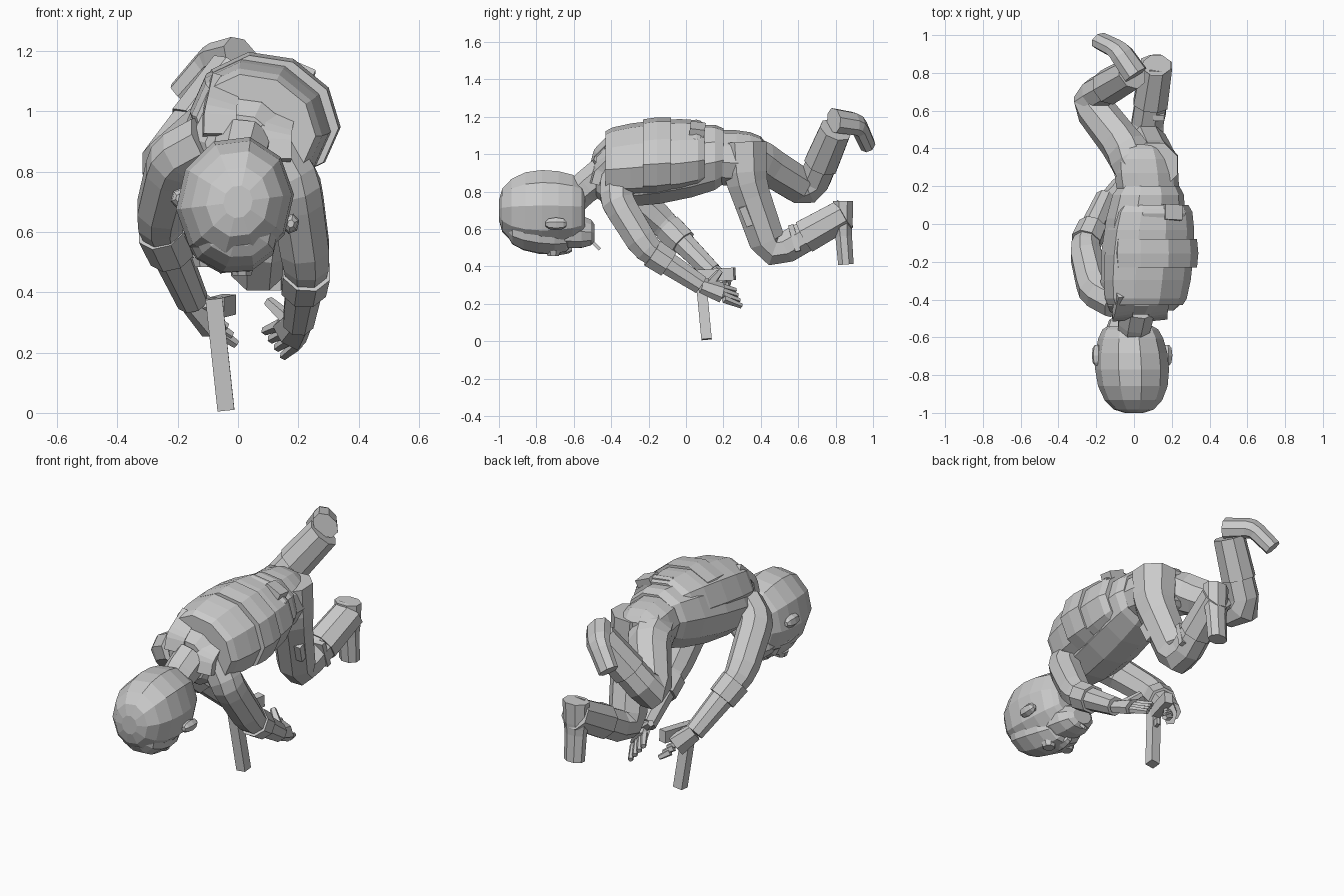
import bpy
import bmesh
from math import cos, pi, radians, sin
from mathutils import Vector

if "Cube" in bpy.data.objects:
    bpy.data.objects.remove(bpy.data.objects["Cube"])

grey = bpy.data.materials.new("plain_grey")
grey.use_nodes = True
grey.diffuse_color = (.6, .6, .6, 1)
grey.node_tree.nodes["Principled BSDF"].inputs["Base Color"].default_value = grey.diffuse_color

ACROSS = Vector((1, 0, 0))
LENGTHWISE = Vector((0, 1, 0))


def rolled(degrees):
    """Sideways direction of a part rolled about the long axis."""
    return Vector((cos(radians(degrees)), 0, -sin(radians(degrees))))


def loft(name, path, widths, heights, side=ACROSS, sides=8, axis=None):
    """Skin flat-sided rings placed along a path."""
    bm = bmesh.new()
    rings = []
    for i, (centre, width, height) in enumerate(zip(path, widths, heights)):
        ahead = path[min(i + 1, len(path) - 1)] - path[max(i - 1, 0)]
        along = (axis or ahead).normalized()
        u = (side - along * side.dot(along)).normalized()
        v = along.cross(u)
        reach = 1 / cos(pi / sides)
        ring = []
        for corner in range(sides):
            angle = pi * (2 * corner + 1) / sides
            offset = u * width * cos(angle) + v * height * sin(angle)
            ring.append(bm.verts.new(centre + offset * reach))
        rings.append(ring)
    for near, far in zip(rings, rings[1:]):
        for j in range(sides):
            k = (j + 1) % sides
            bm.faces.new((near[j], near[k], far[k], far[j]))
    bm.faces.new(rings[0])
    bm.faces.new(rings[-1])
    bmesh.ops.recalc_face_normals(bm, faces=bm.faces)
    mesh = bpy.data.meshes.new(name)
    bm.to_mesh(mesh)
    bm.free()
    mesh.materials.append(grey)
    part = bpy.data.objects.new(name, mesh)
    bpy.context.collection.objects.link(part)


def barrel(name, start, end, width, height, start_scale, end_scale, side, sides=10, steps=6):
    """Rounded body whose rings follow an ellipse between two scaled ends."""
    start, end = Vector(start), Vector(end)
    path, scales = [], []
    for i in range(steps + 1):
        angle = pi * i / steps
        path.append(start.lerp(end, (1 - cos(angle)) / 2))
        tip = start_scale if i < steps / 2 else end_scale
        scales.append(tip + (1 - tip) * sin(angle))
    loft(name, path, [width * s for s in scales], [height * s for s in scales],
         side, sides, LENGTHWISE)


def limb(name, joints, start, end, side=ACROSS, sides=8, flat=1, ease=1):
    """Tapered tube with every bend softened by three rings."""
    joints = [Vector(joint) for joint in joints]
    path = [joints[0]]
    for a, b, c in zip(joints, joints[1:], joints[2:]):
        path += [b.lerp(a, .2), b.lerp((a + c) / 2, .1), b.lerp(c, .2)]
    path.append(joints[-1])
    last = len(path) - 1
    radii = [start + (end - start) * (i / last) ** ease for i in range(last + 1)]
    loft(name, path, radii, [radius * flat for radius in radii], side, sides)


def bar(name, start, end, width, flat=1, side=ACROSS):
    limb(name, [start, end], width, width, side, 4, flat)


# Torso, pelvis and layered vest
BODY = rolled(24)
barrel("torso", (.01, -.48, .88), (.08, .2, .99), .21, .19, .55, .74, BODY)
barrel("pelvis", (.08, .12, .985), (.05, .42, .97), .165, .14, .85, .65, BODY)
barrel("vest", (.06, -.43, .95), (.1, .1, 1), .23, .19, .84, .8, BODY)
barrel("vest_band", (.1, -.23, .98), (.1, -.08, .99), .235, .197, .97, .97, BODY, steps=2)
barrel("belt", (.1, .03, 1), (.1, .08, 1), .195, .175, .96, .96, BODY, steps=2)
bar("belt_pouch", (.2, .02, 1.13), (.2, .1, 1.12), .05, .6, BODY)

# Shoulder straps
for name, offset in (("right_strap", -.1), ("left_strap", .1)):
    centre = Vector((.03, -.47, .96)) + BODY * offset
    limb(name, [centre + Vector((0, -.02, -.08)), centre, centre + Vector((.02, .1, .1))],
         .055, .05, BODY, 4, .4)

# Neck and head, crown forward and face down
HEAD = rolled(13)
limb("neck", [(0, -.63, .73), (0, -.54, .82), (.02, -.44, .9)], .08, .09)
barrel("head", (0, -1, .7), (-.02, -.54, .7), .185, .21, .25, .6, HEAD, steps=8)
barrel("face", (0, -.95, .62), (-.04, -.62, .58), .15, .13, .5, .6, HEAD)
barrel("jaw", (-.02, -.76, .6), (-.04, -.49, .58), .12, .09, .6, .5, HEAD)
barrel("nose", (-.05, -.73, .49), (-.05, -.61, .5), .025, .03, .5, .6, HEAD, 6, 4)
for name, direction in (("right", -1), ("left", 1)):
    ear = Vector((-.01, -.69, .67)) + HEAD * direction * .19
    barrel(name + "_ear", ear - LENGTHWISE * .06, ear + LENGTHWISE * .05,
           .025, .03, .4, .4, HEAD, 6, 4)
    eye = Vector((-.05, -.71, .5)) + HEAD * direction * .065
    limb(name + "_eyepiece", [eye, eye - Vector((0, 0, .03))], .04, .03)
bar("cigarette", (-.04, -.54, .57), (-.04, -.46, .49), .008)


def arm(name, joints, knuckle, tip, thumb, spread):
    """Sleeved arm ending in a palm, four fanned fingers and a thumb."""
    elbow, wrist = Vector(joints[-2]), Vector(joints[-1])
    knuckle, tip, thumb = Vector(knuckle), Vector(tip), Vector(thumb)
    spread = Vector(spread).normalized()
    limb(name + "_arm", joints, .088, .05, ease=3)
    limb(name + "_sleeve", [elbow.lerp(wrist, .1), elbow.lerp(wrist, .4)], .078, .074)
    limb(name + "_palm", [wrist, knuckle], .045, .058, spread, 6, .6)
    for i in range(4):
        fan = spread * (i - 1.5) * .03
        limb(f"{name}_finger_{i + 1}", [knuckle + fan, tip + fan * 1.2], .017, .012, spread, 5)
    limb(name + "_thumb", [wrist.lerp(knuckle, .3), thumb], .025, .015, spread, 5)


# Arms and hands
arm("left", [(.12, -.37, .87), (.19, -.37, .75), (.23, -.21, .49), (.2, .08, .3)],
    (.17, .19, .26), (.12, .28, .23), (.1, .18, .37), (.6, .3, -.8))
arm("right", [(-.1, -.41, .9), (-.21, -.35, .84), (-.265, -.12, .63), (-.15, .14, .37)],
    (-.08, .21, .3), (-.03, .23, .27), (-.06, .14, .37), (.4, .4, -.7))

# Pistol pointing at the ground
bar("pistol_slide", (-.08, .075, .38), (-.04, .11, .01), .028)
bar("pistol_grip", (-.07, .09, .35), (-.03, .26, .36), .024, 1.4)
bar("trigger_guard", (-.06, .11, .27), (-.05, .15, .27), .01, 2)


def leg(name, joints, boot, sole_side):
    """Bent leg with a wider boot shaft and a flattened boot."""
    knee, ankle = Vector(joints[-2]), Vector(joints[-1])
    limb(name + "_leg", joints, .12, .078)
    limb(name + "_boot_shaft", [knee.lerp(ankle, .45), ankle], .09, .083)
    limb(name + "_boot", boot, .072, .055, Vector(sole_side), 8, .75)


# Right leg kicked back, left leg tucked under
leg("right", [(.04, .25, .98), (-.04, .39, .97), (-.25, .66, .8), (-.01, .8, 1.13)],
    [(.01, .79, 1.18), (-.08, .92, 1.16), (-.18, .97, 1.05)], (-1, -.3, 1))
leg("left", [(.11, .31, 1.06), (.12, .32, .86), (.06, .46, .46), (.12, .85, .68)],
    [(.12, .84, .75), (.12, .84, .6), (.12, .855, .41)], (1, 0, 0))

# Thigh pocket and knee flap
bar("thigh_pocket", (.18, .33, .73), (.165, .37, .63), .02, 2.5)
bar("knee_flap", (.13, .56, .62), (.14, .6, .48), .03, .5)
